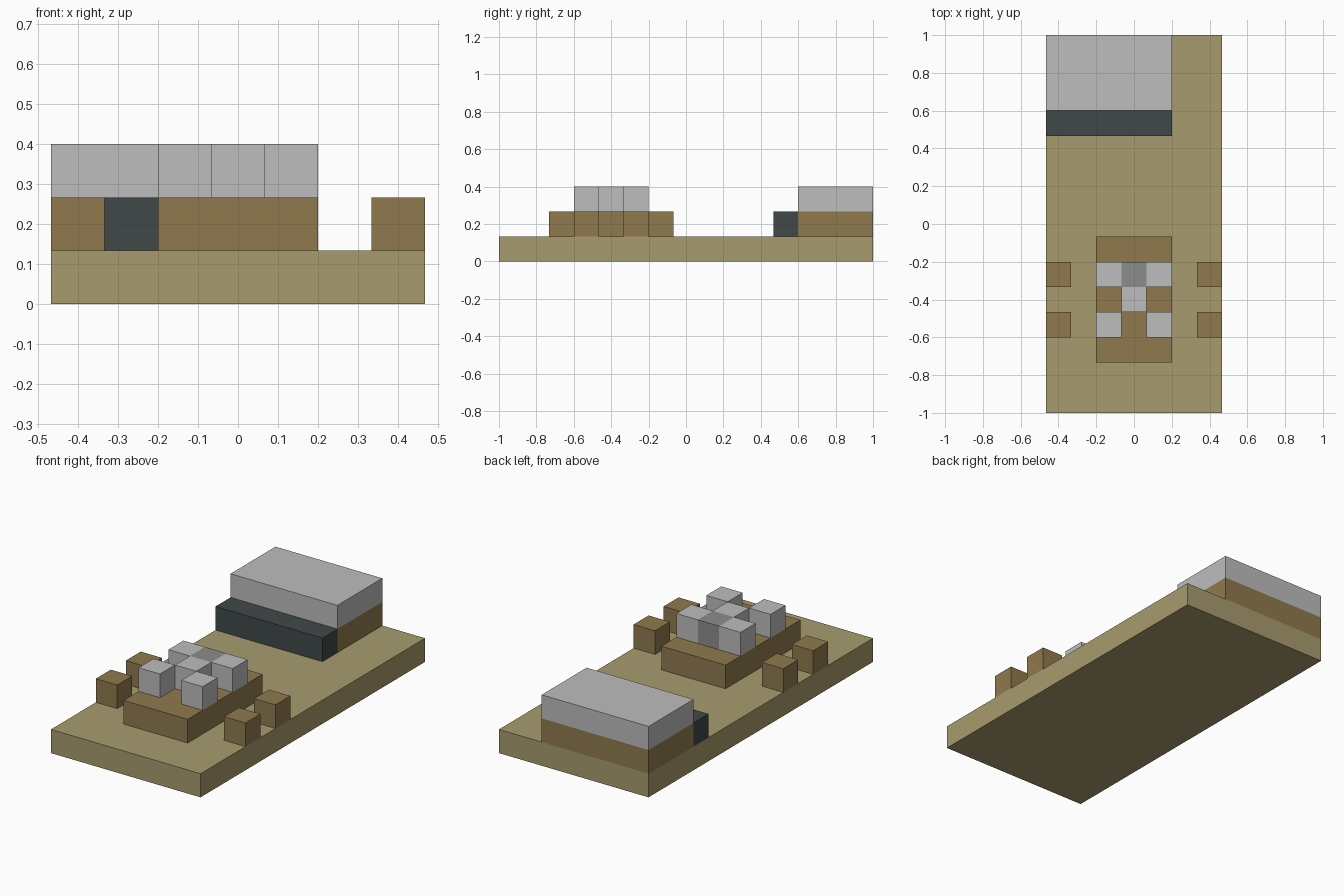
import bpy

default = bpy.data.objects.get("Cube")
if default:
    bpy.data.objects.remove(default, do_unlink=True)

U = 2 / 15  # one block


def material(name, rgb):
    mat = bpy.data.materials.new(name)
    mat.use_nodes = True
    colour = (*rgb, 1)
    mat.diffuse_color = colour
    mat.node_tree.nodes["Principled BSDF"].inputs["Base Color"].default_value = colour
    return mat


sand = material("sand", (0.39, 0.33, 0.156))
brown = material("wood brown", (0.28, 0.195, 0.076))
pale = material("pale grey", (0.51, 0.51, 0.51))
mid = material("mid grey", (0.26, 0.27, 0.26))
dark = material("dark slate", (0.053, 0.065, 0.065))


def block(name, low, size, mat):
    """Box given by its low corner and size, in blocks."""
    centre = [(a + s / 2) * U for a, s in zip(low, size)]
    bpy.ops.mesh.primitive_cube_add(size=1, location=centre)
    obj = bpy.context.object
    obj.name = name
    obj.scale = [s * U for s in size]
    bpy.ops.object.transform_apply(location=False, rotation=False, scale=True)
    obj.data.materials.append(mat)
    return obj


# Ground slab
block("base", (-3.5, -7.5, 0), (7, 15, 1), sand)

# Rear counter with a low step in front
block("counter_bottom", (-3.5, 4.5, 1), (5, 3, 1), brown)
block("counter_top", (-3.5, 4.5, 2), (5, 3, 1), pale)
block("counter_step", (-3.5, 3.5, 1), (5, 1, 1), dark)

# Table and the items on it
block("table", (-1.5, -5.5, 1), (3, 5, 1), brown)
block("table_item_centre", (-0.5, -3.5, 2), (1, 1, 1), pale)
block("table_item_back", (-0.5, -2.5, 2), (1, 1, 1), mid)

# Corner items and stools, mirrored left and right
for side, sign in (("left", 1), ("right", -1)):
    for row, y in (("front", -4.5), ("back", -2.5)):
        block(f"table_item_{row}_{side}", (sign - 0.5, y, 2), (1, 1, 1), pale)
        block(f"stool_{row}_{side}", (sign * 3 - 0.5, y, 1), (1, 1, 1), brown)
